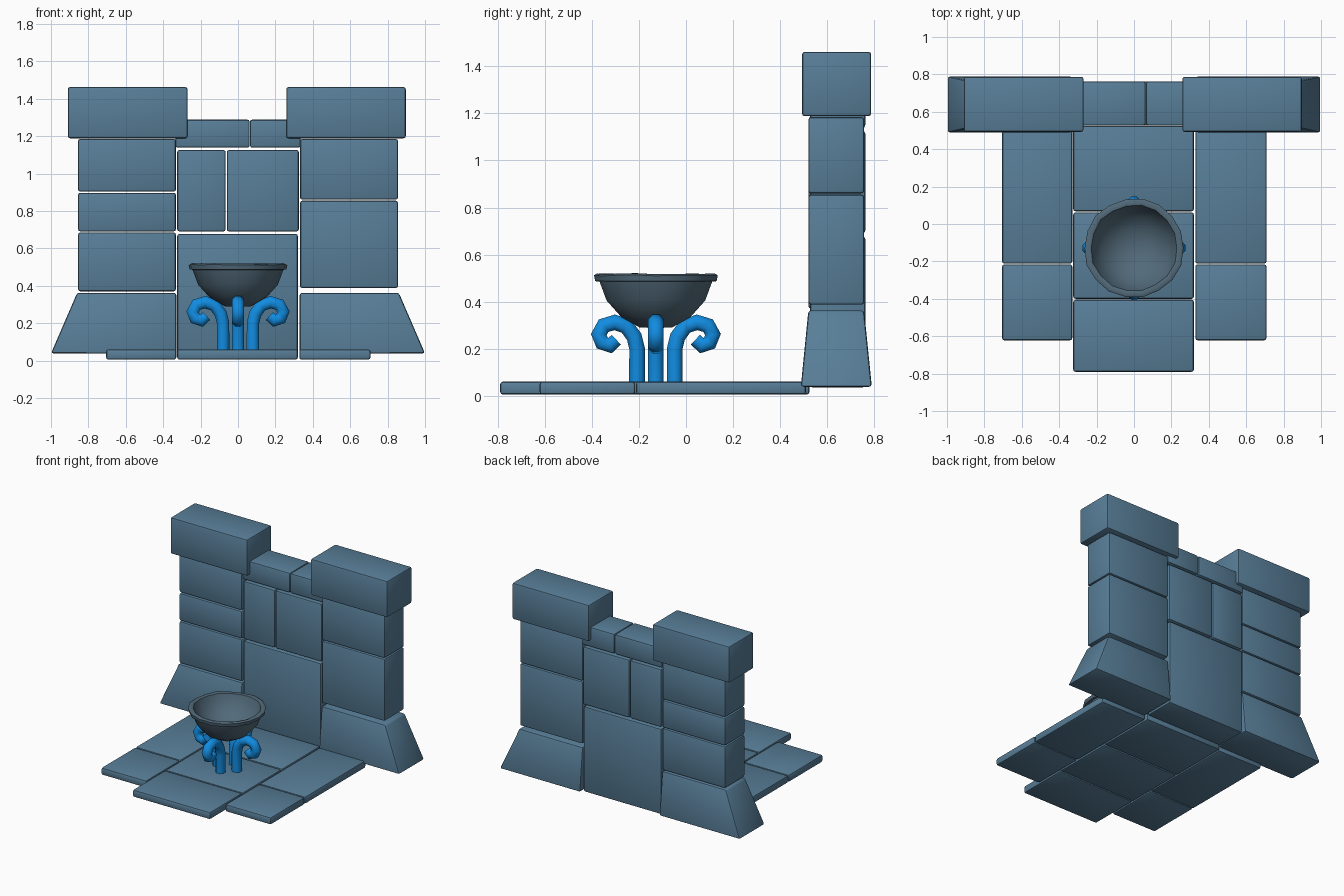
import bpy, bmesh, math, random
from mathutils import Matrix

if "Cube" in bpy.data.objects:
    bpy.data.objects.remove(bpy.data.objects["Cube"])

random.seed(3)


def material(name, srgb):
    m = bpy.data.materials.new(name)
    m.diffuse_color = [((c / 255 + 0.055) / 1.055) ** 2.4 for c in srgb] + [1]
    m.use_nodes = True
    m.node_tree.nodes["Principled BSDF"].inputs["Base Color"].default_value = m.diffuse_color
    return m


STONE = material("blue grey stone", (88, 126, 152))
BOWL = material("dark grey stone", (82, 106, 122))
BLUE = material("bright blue metal", (17, 140, 225))


def finish(name, bm, mat, angle=35):
    bmesh.ops.recalc_face_normals(bm, faces=bm.faces)
    me = bpy.data.meshes.new(name)
    bm.to_mesh(me)
    bm.free()
    me.materials.append(mat)
    ob = bpy.data.objects.new(name, me)
    bpy.context.collection.objects.link(ob)
    bpy.ops.object.select_all(action='DESELECT')
    ob.select_set(True)
    bpy.context.view_layer.objects.active = ob
    bpy.ops.object.shade_smooth_by_angle(angle=math.radians(angle))
    return ob


def block(name, x, y, z, top_x=None, top_y=None, bevel=0.012):
    """Rounded stone block; top_x / top_y give a tapered top."""
    tx, ty = top_x or x, top_y or y
    bm = bmesh.new()
    bmesh.ops.create_cube(bm, size=1)
    for v in bm.verts:
        up = v.co.z > 0
        v.co = ((tx if up else x)[v.co.x > 0], (ty if up else y)[v.co.y > 0], z[up])
    bmesh.ops.bevel(bm, geom=bm.edges[:], offset=bevel, segments=2,
                    profile=0.5, affect='EDGES')
    return finish(name, bm, STONE)


# Floor slabs
FZ = (0.005, 0.06)
for side, x in (("left", (-0.705, -0.33)), ("right", (0.328, 0.708))):
    block(f"floor_slab_{side}_back", x, (-0.212, 0.51), FZ)
    block(f"floor_slab_{side}_front", x, (-0.622, -0.216), FZ)
for i, y in enumerate([(0.068, 0.525), (-0.4, 0.062), (-0.79, -0.405)]):
    block(f"floor_slab_centre_{i}", (-0.325, 0.32), y, FZ)

# Side pillars: flared foot, stacked blocks, overhanging cap
PY = (0.52, 0.757)
stacks = {"left": (-1, [(0.37, 0.685), (0.69, 0.897), (0.903, 1.185)], (-0.91, -0.27)),
          "right": (1, [(0.387, 0.855), (0.86, 1.185)], (0.258, 0.897))}
for side, (s, rows, cap) in stacks.items():
    block(f"pillar_foot_{side}", sorted((s * 0.33, s * 1.0)), (0.488, 0.79), (0.038, 0.362),
          sorted((s * 0.33, s * 0.86)), PY)
    for i, z in enumerate(rows):
        block(f"pillar_block_{side}_{i}", sorted((s * 0.332, s * 0.855)), PY, z)
    block(f"pillar_cap_{side}", cap, (0.493, 0.787), (1.188, 1.462))

# Centre wall
WY = (0.527, 0.762)
for name, x, z in [("wall_panel_low", (-0.325, 0.32), (0.035, 0.677)),
                   ("wall_panel_left", (-0.325, -0.066), (0.69, 1.126)),
                   ("wall_panel_right", (-0.06, 0.325), (0.69, 1.126)),
                   ("wall_coping_left", (-0.335, 0.062), (1.138, 1.288)),
                   ("wall_coping_right", (0.064, 0.335), (1.138, 1.288))]:
    block(name, x, WY, z)

# Bowl: turned profile with a slightly uneven hand-carved lip
CY, N = -0.128, 18
profile = [(0.07, 0.29), (0.15, 0.335), (0.213, 0.405), (0.243, 0.485), (0.262, 0.487),
           (0.267, 0.512), (0.255, 0.519), (0.232, 0.512), (0.215, 0.465), (0.17, 0.395),
           (0.09, 0.345)]
bm = bmesh.new()
jit = [random.uniform(-0.005, 0.003) for _ in range(N)]
rings = []
for k, (r, z) in enumerate(profile):
    lip = 3 < k < 8
    rings.append([bm.verts.new(((r + lip * jit[i]) * math.cos(2 * math.pi * i / N),
                                CY + (r + lip * jit[i]) * math.sin(2 * math.pi * i / N),
                                z + (k in (5, 6)) * jit[i] * 0.8)) for i in range(N)])
for a, b in zip(rings, rings[1:]):
    for i in range(N):
        j = (i + 1) % N
        bm.faces.new((a[i], a[j], b[j], b[i]))
for ring, z in ((rings[0], 0.288), (rings[-1], 0.332)):
    c = bm.verts.new((0, CY, z))
    for i in range(N):
        bm.faces.new((ring[i], ring[(i + 1) % N], c))
finish("bowl", bm, BOWL, 50)

# Four scrolled legs: an octagonal tube swept along a curl
path = [(0.08, 0.05), (0.08, 0.2), (0.092, 0.25), (0.125, 0.295), (0.175, 0.312),
        (0.222, 0.298), (0.243, 0.26), (0.228, 0.225), (0.195, 0.213), (0.168, 0.238)]
TUBE, SIDES = 0.036, 8
for k in range(4):
    bm = bmesh.new()
    rings = []
    for i, (r, z) in enumerate(path):
        p, q = path[max(i - 1, 0)], path[min(i + 1, len(path) - 1)]
        d = math.hypot(q[0] - p[0], q[1] - p[1])
        nx, nz = -(q[1] - p[1]) / d, (q[0] - p[0]) / d
        t = TUBE * (0.85 if i == len(path) - 1 else 1)
        ring = []
        for s in range(SIDES):
            a = 2 * math.pi * (s + 0.5) / SIDES
            u, w = t * math.cos(a), t * math.sin(a)
            ring.append(bm.verts.new((r + u * nx, w, z + u * nz)))
        rings.append(ring)
    for a, b in zip(rings, rings[1:]):
        for s in range(SIDES):
            j = (s + 1) % SIDES
            bm.faces.new((a[s], a[j], b[j], b[s]))
    bm.faces.new(rings[0])
    bm.faces.new(rings[-1])
    bm.transform(Matrix.Translation((0, CY, 0)) @ Matrix.Rotation(k * math.pi / 2, 4, 'Z'))
    finish(f"scroll_leg_{k}", bm, BLUE, 50)
